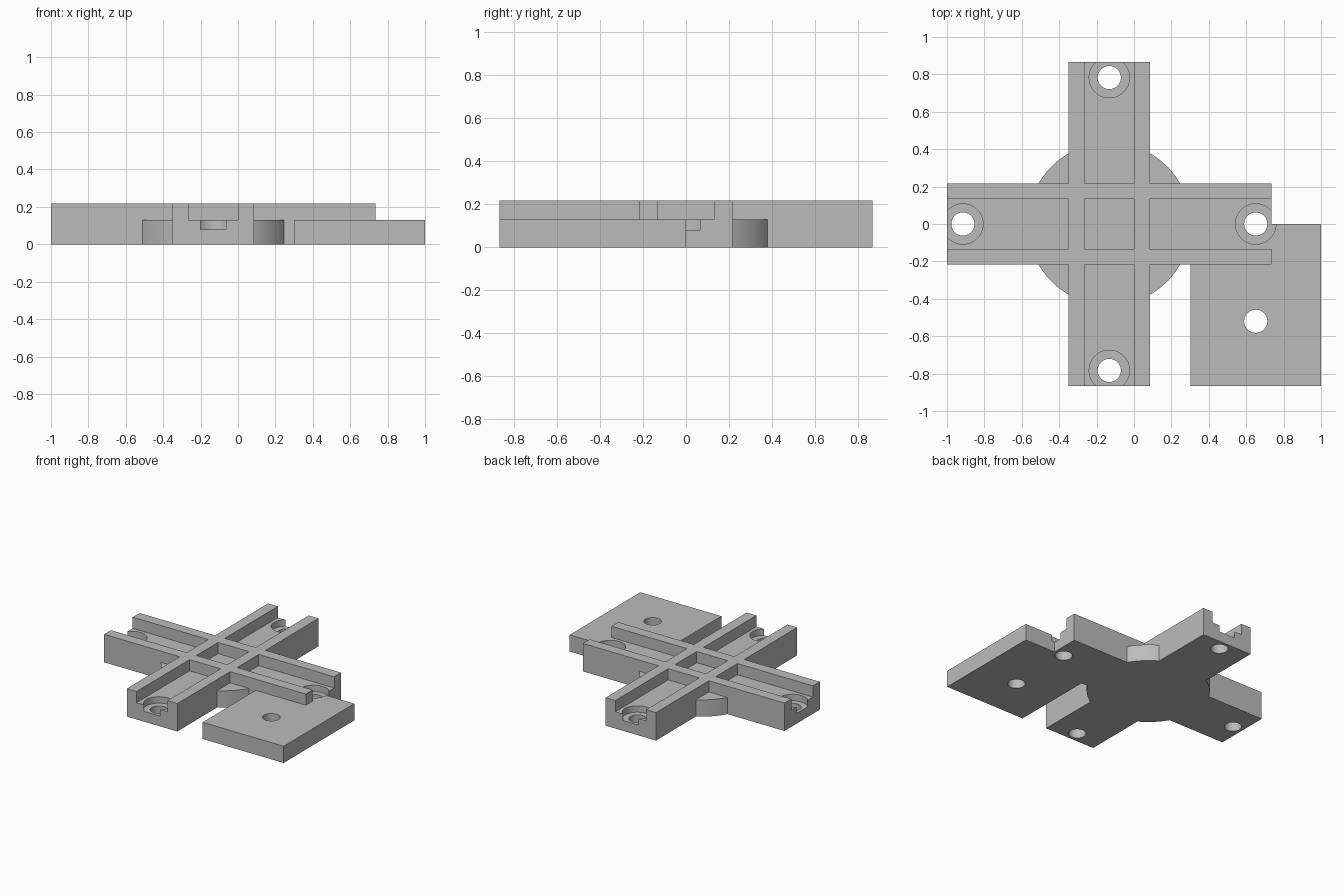
import bpy, bmesh, math

if "Cube" in bpy.data.objects:
    bpy.data.objects.remove(bpy.data.objects["Cube"])

CX = -0.132            # centre of the cross
HALF = 0.217           # half width of an arm
CHAN = 0.133           # half width of a channel
REACH = 0.867          # arm length from the centre
FLOOR, TOP, SEAT = 0.13, 0.217, 0.08

grey = bpy.data.materials.new("plain_grey")
grey.diffuse_color = (0.5, 0.5, 0.5, 1)
grey.use_nodes = True
grey.node_tree.nodes["Principled BSDF"].inputs["Base Color"].default_value = grey.diffuse_color


def prism(name, outline, z0, z1):
    """Extrude a flat outline between two heights."""
    bm = bmesh.new()
    low = [bm.verts.new((x, y, z0)) for x, y in outline]
    high = [bm.verts.new((x, y, z1)) for x, y in outline]
    bm.faces.new(low[::-1])
    bm.faces.new(high)
    n = len(outline)
    for i in range(n):
        j = (i + 1) % n
        bm.faces.new((low[i], low[j], high[j], high[i]))
    mesh = bpy.data.meshes.new(name)
    bm.to_mesh(mesh)
    bm.free()
    mesh.materials.append(grey)
    obj = bpy.data.objects.new(name, mesh)
    bpy.context.collection.objects.link(obj)
    return obj


def block(name, x0, x1, y0, y1, z0, z1):
    return prism(name, [(x0, y0), (x1, y0), (x1, y1), (x0, y1)], z0, z1)


def disc(name, x, y, r, z0, z1, n=64):
    ring = [(x + r * math.cos(2 * math.pi * (i + 0.5) / n),
             y + r * math.sin(2 * math.pi * (i + 0.5) / n)) for i in range(n)]
    return prism(name, ring, z0, z1)


def combine(base, part, operation):
    part.hide_render = True
    mod = base.modifiers.new("combine", 'BOOLEAN')
    mod.operation, mod.solver, mod.object = operation, 'EXACT', part
    bpy.context.view_layer.objects.active = base
    bpy.ops.object.modifier_apply(modifier=mod.name)
    bpy.data.objects.remove(part, do_unlink=True)


# Crossed arms with a round hub at floor height
body = block("cross_bracket", CX - REACH, CX + REACH, -HALF, HALF, 0, TOP)
combine(body, block("long_arm", CX - HALF, CX + HALF, -REACH, REACH, 0, TOP), 'UNION')
combine(body, disc("hub", CX, 0, 0.436, 0, FLOOR, 96), 'UNION')

# Centre pocket and four open-ended channels, leaving crossing ribs
combine(body, block("pocket", CX - CHAN, CX + CHAN, -CHAN, CHAN, FLOOR, 0.4), 'DIFFERENCE')
for s in (-1, 1):
    a, b = sorted((s * HALF, s * (REACH + 0.1)))
    combine(body, block("channel_x", CX + a, CX + b, -CHAN, CHAN, FLOOR, 0.4), 'DIFFERENCE')
    combine(body, block("channel_y", CX - CHAN, CX + CHAN, a, b, FLOOR, 0.4), 'DIFFERENCE')

# Corner mounting plate
combine(body, block("corner_plate", 0.303, 1.0, -REACH, 0, 0, FLOOR), 'UNION')

# Counterbored screw holes at the arm ends, plain hole in the plate
D = 0.783
ends = [(CX - D, 0), (CX + D, 0), (CX, -D), (CX, D)]
for x, y in ends:
    combine(body, disc("counterbore", x, y, 0.108, SEAT, 0.19), 'DIFFERENCE')
for x, y in ends + [(CX + D, -0.52)]:
    combine(body, disc("screw_hole", x, y, 0.062, -0.1, 0.19, 48), 'DIFFERENCE')

# Smooth round walls, crisp edges
bpy.ops.object.select_all(action='DESELECT')
body.select_set(True)
bpy.context.view_layer.objects.active = body
bpy.ops.object.shade_smooth_by_angle(angle=math.radians(30))
